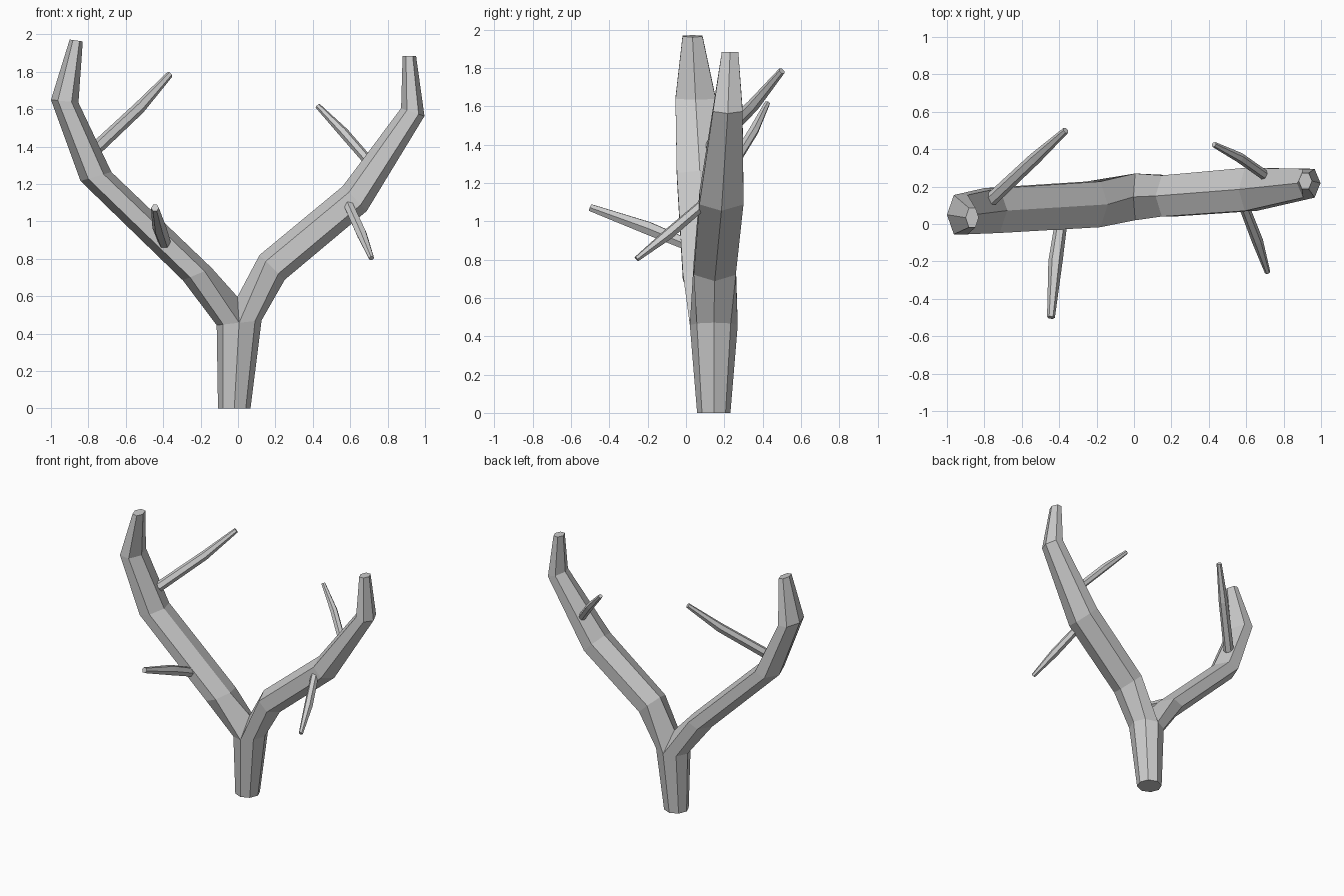
import bpy, bmesh
from math import cos, sin, pi
from mathutils import Vector

if "Cube" in bpy.data.objects:
    bpy.data.objects.remove(bpy.data.objects["Cube"])


def finish(bm, name):
    bmesh.ops.recalc_face_normals(bm, faces=bm.faces)
    mesh = bpy.data.meshes.new(name)
    bm.to_mesh(mesh)
    bm.free()
    obj = bpy.data.objects.new(name, mesh)
    bpy.context.collection.objects.link(obj)
    return obj


def bridge(bm, a, b):
    n = len(a)
    for i in range(n):
        j = (i + 1) % n
        bm.faces.new((a[i], a[j], b[j], b[i]))


def hex_ring(bm, low, high, yc, yh):
    """Six-sided limb section between a lower and an upper (x, z) point."""
    lo, hi = Vector(low), Vector(high)
    ring = []
    for t, s in ((0, 0), (.25, -1), (.75, -1), (1, 0), (.75, 1), (.25, 1)):
        p = lo.lerp(hi, t)
        ring.append(bm.verts.new((p.x, yc + s * yh, p.y)))
    return ring


# Eight-sided trunk that splits into two six-sided limbs
bm = bmesh.new()
angles = [k * pi / 4 for k in range(8)]
base = [bm.verts.new((-.02 + .087 * cos(a), .145 + .087 * sin(a), 0)) for a in angles]
fork = [bm.verts.new((.006 + .12 * cos(a), .145 + .125 * sin(a), .458 + .013 * cos(a)))
        for a in angles]
crotch = bm.verts.new((-.003, .145, .597))
bm.faces.new(base)
bridge(bm, base, fork)

left = [((-.295, .685), (-.14, .75), .105, .122),
        ((-.842, 1.216), (-.677, 1.264), .072, .12),
        ((-1.0, 1.65), (-.853, 1.635), .05, .105),
        ((-.9, 1.972), (-.83, 1.962), .034, .052)]
right = [((.25, .688), (.115, .82), .15, .11),
         ((.688, 1.055), (.56, 1.188), .185, .115),
         ((.997, 1.563), (.872, 1.605), .218, .077),
         ((.952, 1.885), (.88, 1.885), .23, .043)]
for start, sections in (((4, 5, 6, None, 2, 3), left), ((0, 7, 6, None, 2, 1), right)):
    prev = [crotch if k is None else fork[k] for k in start]
    for section in sections:
        ring = hex_ring(bm, *section)
        bridge(bm, prev, ring)
        prev = ring
    bm.faces.new(prev)
finish(bm, "forked_trunk")


# Thin six-sided twigs pushed into the limbs
def twig(name, points, radii):
    bm = bmesh.new()
    pts = [Vector(p) for p in points]
    quat = (pts[-1] - pts[0]).to_track_quat('Z', 'Y')
    rings = [[bm.verts.new(p + quat @ Vector((r * cos(k * pi / 3), r * sin(k * pi / 3), 0)))
              for k in range(6)] for p, r in zip(pts, radii)]
    for a, b in zip(rings, rings[1:]):
        bridge(bm, a, b)
    bm.faces.new(rings[0])
    bm.faces.new(rings[-1])
    finish(bm, name)


twig("left_back_twig", [(-.765, .13, 1.385), (-.53, .35, 1.605), (-.365, .5, 1.785)],
     (.036, .033, .018))
twig("left_front_twig", [(-.385, .04, .865), (-.42, -.2, .965), (-.444, -.5, 1.072)],
     (.033, .038, .021))
twig("right_back_twig", [(.7, .26, 1.32), (.565, .355, 1.475), (.427, .425, 1.617)],
     (.027, .027, .015))
twig("right_front_twig", [(.592, .085, 1.085), (.66, -.09, .935), (.714, -.258, .803)],
     (.028, .03, .015))
